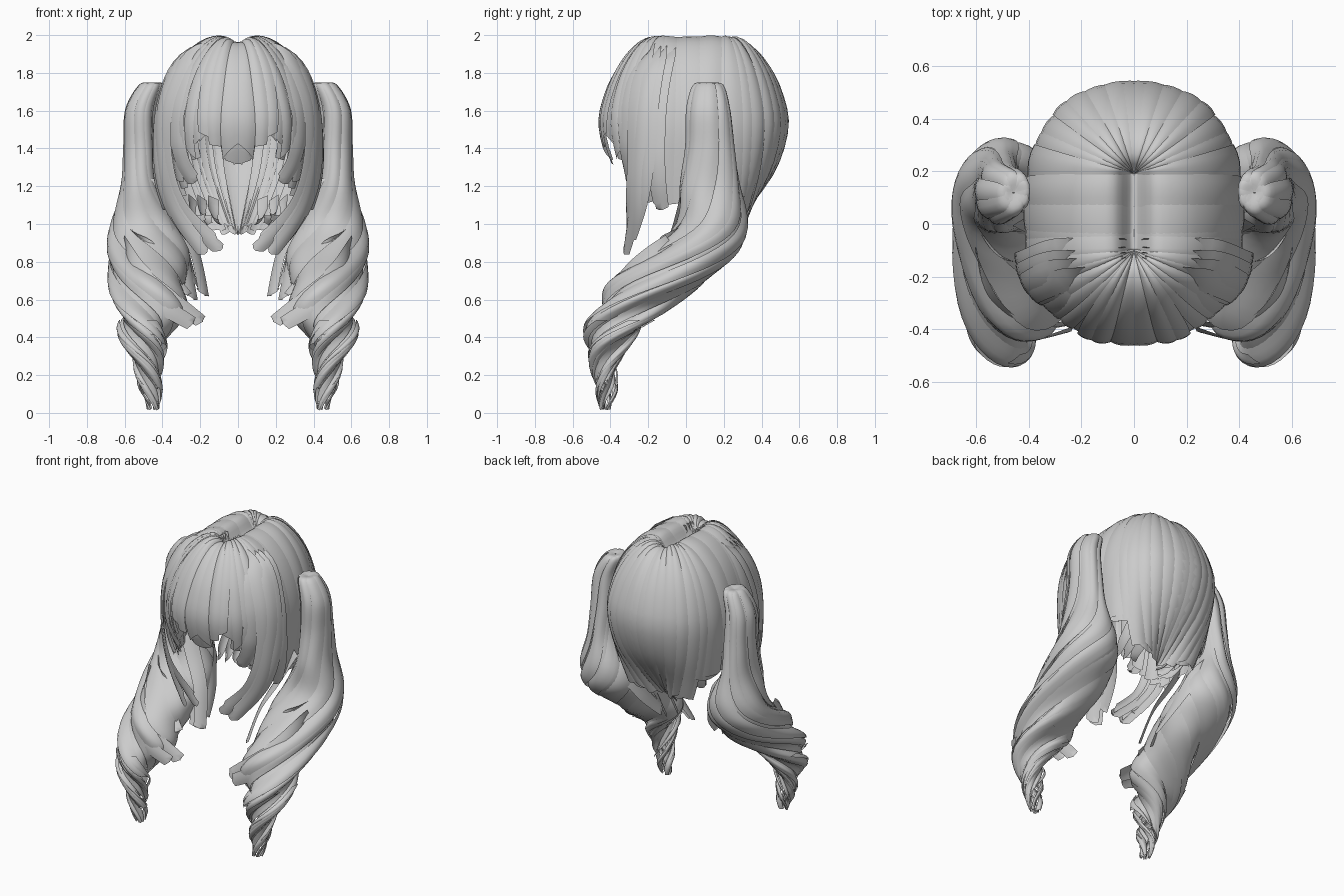
import bpy, bmesh, math, random
from mathutils import Vector

if "Cube" in bpy.data.objects:
    bpy.data.objects.remove(bpy.data.objects["Cube"])

random.seed(4)
rnd = random.uniform


def spline(keys, t):
    """Catmull-Rom through keys (tuples), t in 0..1."""
    n = len(keys) - 1
    x = min(max(t, 0), 1) * n
    i = min(int(x), n - 1)
    f = x - i
    a, b, c, d = (keys[min(max(j, 0), n)] for j in (i - 1, i, i + 1, i + 2))
    return [q + .5 * f * (r - p + f * (2 * p - 5 * q + 4 * r - s + f * (3 * (q - r) + s - p)))
            for p, q, r, s in zip(a, b, c, d)]


def ribbon(bm, surf, u, half, t0, t1, lift, rows=26, taper=.75, skew=0, arch=.008, slant=0, tilt=0):
    """Arched strip of hair lying on surf(u, t, offset)."""
    cols, grid = 5, []
    for i in range(rows + 1):
        k = i / rows
        w = half * (1 - (1 - taper) * k ** 2)
        row = []
        for j in range(cols):
            v = j / (cols - 1) * 2 - 1
            t = t0 + (t1 - t0) * k + slant * v * k ** 6
            up = (arch * (1 - v * v) + tilt * v) * min(1, k * 6)
            row.append(bm.verts.new(surf(u + v * w + skew * k * k, t, lift + up)))
        grid.append(row)
    for a, b in zip(grid, grid[1:]):
        for j in range(cols - 1):
            bm.faces.new((a[j], a[j + 1], b[j + 1], b[j]))


def finish(bm, name):
    """Make the object, smooth it and mirror it to the left side."""
    me = bpy.data.meshes.new(name)
    bm.to_mesh(me)
    bm.free()
    ob = bpy.data.objects.new(name, me)
    bpy.context.collection.objects.link(ob)
    for p in me.polygons:
        p.use_smooth = True
    ob.modifiers.new("Mirror", 'MIRROR').use_mirror_merge = False
    return ob


# scalp profile: spread at the sides, spread at front and back, height
CAP = [(0, 0, 1.91), (.08, .06, 1.965), (.24, .2, 1.99), (.5, .43, 1.955), (.75, .69, 1.85),
       (.92, .90, 1.70), (1, 1, 1.52), (.98, .82, 1.30), (.93, .42, 1.10), (.86, .08, .95)]


def cap(a, t, off):
    c, s = math.cos(a), math.sin(a)
    ex = .415 * math.copysign(abs(c) ** .85, c)
    ey = .04 + .495 * math.copysign(abs(s) ** .85, s)
    py = min(max(ey, -.1), .19)
    fs, fb, z = spline(CAP, t / 9)
    f = fs + (fb - fs) * s * s
    p = Vector((ex * f, py + (ey - py) * f, z))
    # the parting makes a groove along x = 0 that fades towards the rim
    p.z -= .06 * math.exp(-(p.x / .05) ** 2) * min(t, 1) * max(0, 1 - t / 5)
    return p + (p - Vector((0, .04, 1.5))).normalized() * off


# back and side strips of the cap, two layers
bm = bmesh.new()
for layer in range(2):
    for i in range(12):
        a = math.radians(-26 + (i + layer * .5) * 10.2) + rnd(-.03, .03)
        end = 8.0 if a < .55 else 9.0
        ribbon(bm, cap, a, rnd(.11, .15), 0, end + rnd(-.4, .0), -.01 + layer * .01 + rnd(-.004, .004),
               skew=rnd(-.04, .04), taper=.9, slant=rnd(-.12, .12), tilt=rnd(-.006, .006))
finish(bm, "back_hair")

# fringe
bm = bmesh.new()
for layer in range(2):
    for i in range(7):
        deg = -90 + (i + layer * .5) * 9.5
        x = math.cos(math.radians(deg))
        end = 6.9 - .45 * math.sin(min(x * 4.5, 3.14)) + max(0, x - .55) * 2.0
        ribbon(bm, cap, math.radians(deg), rnd(.11, .15), 0, end + rnd(-.25, .12), -.01 + layer * .012 + rnd(-.004, .004),
               skew=rnd(-.08, .08), taper=.65, slant=rnd(-.2, .2), tilt=rnd(-.006, .006))
finish(bm, "fringe")


def path_surf(keys, axis=(0, 0)):
    """Surface following a free path, facing away from a vertical axis."""
    def surf(u, t, off):
        p = Vector(spline(keys, t))
        tan = (Vector(spline(keys, t + .02)) - Vector(spline(keys, t - .02))).normalized()
        out = Vector((p.x - axis[0], p.y - axis[1], 0))
        out = (out - tan * out.dot(tan)).normalized()
        return p + tan.cross(out) * u + out * off
    return surf


# long locks framing the face, behind the fringe
LOCKS = [
    [(.03, -.12, 1.93), (.25, -.20, 1.88), (.37, -.25, 1.65), (.38, -.26, 1.35), (.30, -.28, 1.08), (.09, -.30, .86)],
    [(.03, -.10, 1.93), (.28, -.17, 1.87), (.39, -.22, 1.65), (.40, -.24, 1.35), (.34, -.26, 1.08), (.17, -.31, .84)],
    [(.03, -.08, 1.93), (.29, -.14, 1.87), (.40, -.18, 1.65), (.42, -.20, 1.35), (.37, -.23, 1.12), (.24, -.28, .92)],
    [(.03, -.05, 1.93), (.29, -.10, 1.87), (.40, -.14, 1.65), (.43, -.15, 1.40), (.42, -.14, 1.22), (.38, -.12, 1.08)],
    [(.03, -.12, 1.93), (.22, -.25, 1.84), (.31, -.30, 1.65), (.32, -.31, 1.45), (.29, -.30, 1.32), (.23, -.29, 1.22)],
]
bm = bmesh.new()
for keys in LOCKS:
    ribbon(bm, path_surf(keys), 0, .05, 0, 1, .010, taper=.7, slant=.03)
    ribbon(bm, path_surf(keys), .03, .035, 0, .96, .002, taper=.6, slant=-.03)
finish(bm, "face_locks")

# small curls at the nape
bm = bmesh.new()
for x in (.13, .19, .24):
    keys = [(x, .36 - x * .4, 1.14), (x, .28 - x * .4, 1.06), (x * .9, .2 - x * .4, 1.02), (x * .7, .18 - x * .6, .97 + x * .3)]
    ribbon(bm, path_surf(keys), 0, .035, 0, 1, 0, rows=12, taper=.6)
finish(bm, "nape_curls")

# pigtail envelope: height, centre x, radius x, centre y, radius y
TAIL = [(1.74, .455, .004, .12, .004), (1.735, .455, .06, .12, .075), (1.6, .505, .08, .12, .11), (1.4, .51, .085, .13, .125),
        (1.2, .51, .10, .13, .155), (1.0, .49, .18, .14, .18), (.85, .48, .215, .05, .23), (.7, .475, .20, -.13, .26),
        (.55, .465, .18, -.29, .19), (.4, .49, .12, -.40, .125), (.25, .475, .07, -.43, .065),
        (.12, .465, .05, -.42, .05), (.015, .45, .025, -.43, .02)]
TURN = [(0,), (0,), (0,), (-.1,), (-.3,), (-.8,), (-1.5,), (-2.3,), (-3.3,), (-4.6,), (-6.1,), (-7.6,), (-8.8,)]


def tail(scale):
    def surf(u, t, off):
        z, cx, rx, cy, ry = spline(TAIL, t)
        a = u + spline(TURN, t)[0]
        c, s = math.cos(a), math.sin(a)
        # rope-like flutes grow towards the tip
        r = scale * (1 + .22 * min(1, max(0, t - .5) * 4) * (math.sin(3 * u) - .25))
        return Vector((cx + (rx * r + off) * c, cy + (ry * r + off) * s, max(z + off * .4, .002)))
    return surf


# pigtail strands twisting into a curl, outer and inner layers
bm = bmesh.new()
N = 9
for layer, scale in ((0, 1.0), (1, .9)):
    for i in range(N):
        u = (i + layer * .5) / N * math.tau + rnd(-.1, .1)
        end = 1.0 if i % 2 == 0 else rnd(.7, .93)
        ribbon(bm, tail(scale + rnd(-.06, .04)), u, rnd(.4, .5), 0, end, rnd(-.006, .004), rows=60,
               taper=.8, skew=rnd(-.2, .2), arch=.01, slant=rnd(-.02, .02), tilt=rnd(-.004, .012))
# thin wisps at the curl tip
for i in range(6):
    ribbon(bm, tail(1.08), i * 1.05, .16, .7, rnd(.9, .99), .004, rows=30, taper=.4, arch=.006)
finish(bm, "pigtail")

# loose blunt strands on the inner side of the pigtail
LOOSE = [
    [(.43, .10, 1.25), (.36, .06, 1.05), (.29, -.02, .85), (.24, -.12, .60)],
    [(.42, .02, 1.25), (.33, -.02, 1.05), (.23, -.08, .85), (.18, -.16, .62)],
    [(.60, -.08, .90), (.54, -.28, .77), (.40, -.39, .64), (.19, -.36, .48)],
    [(.60, -.05, .82), (.54, -.30, .69), (.42, -.43, .58), (.24, -.40, .47)],
    [(.56, .02, .98), (.49, -.12, .88), (.40, -.22, .76), (.27, -.28, .62)],
    [(.44, .22, 1.12), (.33, .20, 1.0), (.26, .10, .82), (.22, -.05, .66)],
]
bm = bmesh.new()
for keys in LOOSE:
    ribbon(bm, path_surf(keys, (.47, .1 if keys[0][0] < .5 else -.1)), 0, .05, 0, 1, .0, taper=.8, slant=.04)
finish(bm, "loose_strands")
